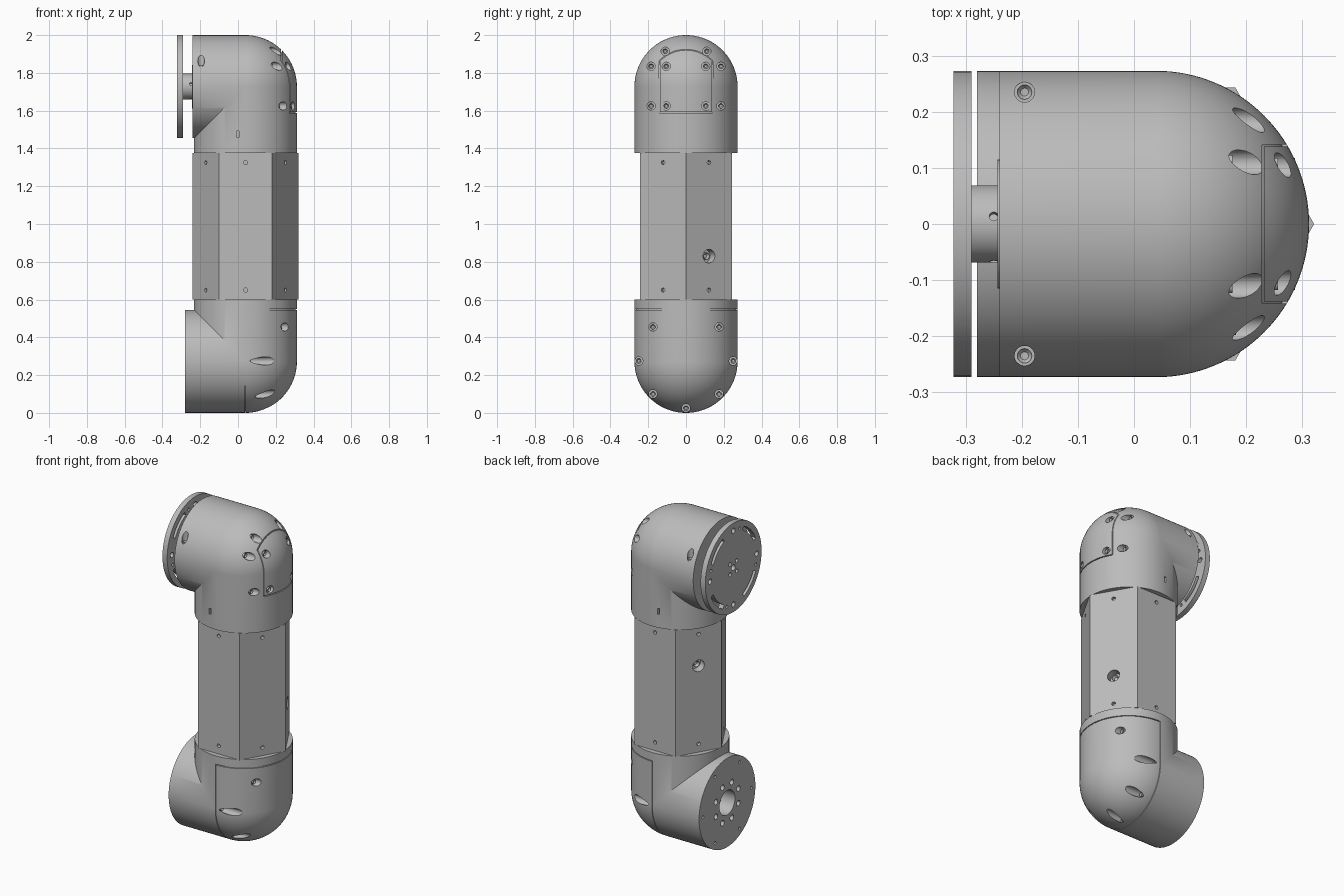
import bpy, bmesh
from math import sin, cos, pi, sqrt, radians
from mathutils import Vector, Matrix

if "Cube" in bpy.data.objects:
    bpy.data.objects.remove(bpy.data.objects["Cube"], do_unlink=True)

grey = bpy.data.materials.new("brushed_grey")
grey.use_nodes = True
grey.diffuse_color = (0.5, 0.5, 0.5, 1)
grey.node_tree.nodes["Principled BSDF"].inputs["Base Color"].default_value = (0.5, 0.5, 0.5, 1)

R = 0.273            # tube radius
AX = 0.039           # x of the upright tube axis
TOP, LOW = 2 - R, R  # heights of the horizontal tube axes
X, Y, Z = Vector((1, 0, 0)), Vector((0, 1, 0)), Vector((0, 0, 1))


def finish(bm, name):
    bmesh.ops.recalc_face_normals(bm, faces=bm.faces)
    mesh = bpy.data.meshes.new(name)
    bm.to_mesh(mesh)
    bm.free()
    mesh.materials.append(grey)
    ob = bpy.data.objects.new(name, mesh)
    bpy.context.collection.objects.link(ob)
    return ob


def cyl(bm, start, axis, r, length, segs=32):
    axis = Vector(axis).normalized()
    place = Matrix.Translation(Vector(start) + axis * length / 2) @ axis.to_track_quat('Z', 'Y').to_matrix().to_4x4()
    return bmesh.ops.create_cone(bm, cap_ends=True, segments=segs, radius1=r, radius2=r,
                                 depth=length, matrix=place)["verts"]


def box(bm, lo, hi):
    lo, hi = Vector(lo), Vector(hi)
    bmesh.ops.create_cube(bm, size=1, matrix=Matrix.Translation((lo + hi) / 2) @ Matrix.Diagonal((*(hi - lo), 1)))


def screw(bm, start, axis, r=0.013, length=0.012):
    # round head with a sunken socket
    verts = cyl(bm, start, axis, r, length, 20)
    bm.normal_update()
    cap = [f for f in {f for v in verts for f in v.link_faces}
           if len(f.verts) > 4 and f.normal.dot(axis) > 0.5]
    bmesh.ops.inset_region(bm, faces=cap, thickness=r * 0.45)
    bmesh.ops.translate(bm, verts=cap[0].verts, vec=-Vector(axis) * length * 0.6)


def cut(ob, cutter):
    cutter.hide_render = True
    mod = ob.modifiers.new("cut", 'BOOLEAN')
    mod.operation, mod.solver, mod.object, mod.use_self = 'DIFFERENCE', 'EXACT', cutter, True
    bpy.context.view_layer.update()
    result = bpy.data.meshes.new_from_object(ob.evaluated_get(bpy.context.evaluated_depsgraph_get()))
    ob.modifiers.clear()
    ob.data = result
    bpy.data.objects.remove(cutter, do_unlink=True)


def smooth(ob):
    bpy.ops.object.select_all(action='DESELECT')
    ob.select_set(True)
    bpy.context.view_layer.objects.active = ob
    bpy.ops.object.shade_smooth_by_angle(angle=radians(30))


def elbow(name, r, zc, s, x_end, z_end, n=64, arc=24):
    # slices of an L-shaped outline with a round outer corner, lofted across y
    bm = bmesh.new()
    loops = []
    for i in range(n + 1):
        t = pi * (i / n - 0.5)
        w = r * cos(t) if 0 < i < n else 0
        pts = [(x_end, zc + s * w)]
        pts += [(AX + w * sin(a), zc + s * w * cos(a)) for a in (pi / 2 * k / arc for k in range(arc + 1))]
        pts += [(AX + w, z_end), (AX - w, z_end), (AX - w, zc - s * w), (x_end, zc - s * w)]
        loops.append([bm.verts.new((x, r * sin(t), z)) for x, z in pts])
    for a, b in zip(loops, loops[1:]):
        for k in range(len(a)):
            j = (k + 1) % len(a)
            bm.faces.new((a[k], a[j], b[j], b[k]))
    bmesh.ops.remove_doubles(bm, verts=bm.verts, dist=1e-5)
    return finish(bm, name)


def cap_bores(cutter, heads, zc, s, spots, r=0.022):
    # flat-bottomed bores along x, each holding a screw
    for y, z in spots:
        for side in ((1, -1) if y else (1,)):
            d = sqrt(y * y + max(0, s * (z - zc)) ** 2)
            floor = AX + sqrt(max(0, R * R - min(d + r, R - 0.001) ** 2)) - 0.004
            cyl(cutter, (floor, side * y, z), X, r, 0.4, 24)
            screw(heads, (floor - 0.002, side * y, z), X)


# Upper elbow with its cover seam, bores and slots
upper = elbow("upper_elbow", R, TOP, 1, -0.24, 1.375)
bm = bmesh.new()
box(bm, (0.2, -0.14, 1.588), (0.4, 0.14, 1.594))
box(bm, (0.227, -0.14, 1.8), (0.232, 0.14, 2.1))
for y in (-0.14, 0.14):
    box(bm, (0.229, y - 0.002, 1.59), (0.4, y + 0.002, 2.1))
seam = finish(bm, "upper_seam_cutter")
cut(seam, elbow("upper_core", R - 0.008, TOP, 1, -0.24, 1.3))
cut(upper, seam)
bm, heads = bmesh.new(), bmesh.new()
cap_bores(bm, heads, TOP, 1, [(0.11, 1.915), (0.185, 1.835), (0.105, 1.835), (0.185, 1.625), (0.105, 1.625)])
for side in (-1, 1):
    cyl(bm, (-0.195, side * 0.235, 1.83), Z, 0.018, 0.3, 24)
    screw(heads, (-0.195, side * 0.235, 1.828), Z)
    box(bm, (-0.007, side * 0.265 - 0.015, 1.457), (0.005, side * 0.265 + 0.015, 1.493))
cut(upper, finish(bm, "upper_bore_cutter"))
smooth(upper)
smooth(finish(heads, "upper_screws"))

# Lower elbow with its cover seam, bores and flange holes
lower = elbow("lower_elbow", R, LOW, -1, -0.28, 0.6)
bm = bmesh.new()
box(bm, (AX, -0.4, 0.544), (0.4, 0.4, 0.549))
box(bm, (AX - 0.002, -0.4, -0.1), (AX + 0.002, 0.4, 0.5465))
seam = finish(bm, "lower_seam_cutter")
cut(seam, elbow("lower_core", R - 0.007, LOW, -1, -0.28, 0.7))
cut(lower, seam)
bm, heads = bmesh.new(), bmesh.new()
cap_bores(bm, heads, LOW, -1, [(0.175, 0.455), (0.25, 0.275), (0.175, 0.1), (0, 0.025)])
cyl(bm, (-0.35, 0, LOW), X, 0.075, 0.16, 48)
for count, ring, r in ((8, 0.118, 0.017), (6, 0.235, 0.009)):
    for k in range(count):
        a = 2 * pi * (k + 0.5) / count
        cyl(bm, (-0.35, ring * sin(a), LOW + ring * cos(a)), X, r, 0.11, 20)
cut(lower, finish(bm, "lower_bore_cutter"))
smooth(lower)
smooth(finish(heads, "lower_screws"))

# Hexagonal middle tube with screw holes and two cable ports
bm = bmesh.new()
HX, HR = 0.04, 0.281
cyl(bm, (HX, 0, 0.599), Z, HR, 0.777, 6)
for v in bm.verts:  # place corners on the x axis
    a = round((Vector((v.co.x - HX, v.co.y)).angle_signed(Vector((1, 0)))) / (pi / 3) + 0.25) * pi / 3
    v.co.x, v.co.y = HX + HR * cos(a), HR * sin(a)
tube = finish(bm, "hex_tube")
bm, plugs = bmesh.new(), bmesh.new()
flat = HR * cos(pi / 6)
ports = {0: 0.83, 2: 1.13}
for k in range(6):
    n = Vector((cos(pi / 6 + k * pi / 3), sin(pi / 6 + k * pi / 3), 0))
    base = Vector((HX, 0, 0)) + n * (flat - 0.02)
    for z in (0.65, 1.325):
        cyl(bm, base + Z * z, n, 0.011, 0.1, 16)
    if k in ports:
        foot = base - n * 0.03 + Z * ports[k]
        cyl(bm, foot, n, 0.036, 0.2, 32)
        screw(plugs, foot - n * 0.002, n, 0.018, 0.025)
cut(tube, finish(bm, "tube_hole_cutter"))
smooth(finish(plugs, "port_plugs"))

# Output hub and its raised seat
bm = bmesh.new()
cyl(bm, (-0.295, 0, TOP), X, 0.069, 0.06, 48)
hub = finish(bm, "output_hub")
bm = bmesh.new()
for k in range(4):
    d = Vector((0, sin(k * pi / 2 + 0.2), cos(k * pi / 2 + 0.2)))
    cyl(bm, Vector((-0.25, 0, TOP)) + d * 0.05, d, 0.008, 0.05, 16)
cut(hub, finish(bm, "hub_hole_cutter"))
smooth(hub)
bm = bmesh.new()
cyl(bm, (-0.243, 0, TOP), X, 0.115, 0.01, 48)
smooth(finish(bm, "hub_seat"))

# Output disc with curved slots and bolt holes
bm = bmesh.new()
cyl(bm, (-0.322, 0, TOP), X, R, 0.032, 96)
disc = finish(bm, "output_disc")
bm = bmesh.new()
for k in range(4):
    mid = pi / 4 + k * pi / 2
    arc = [mid + radians(20) * (i / 6 - 1) for i in range(13)]
    outline = [(0.238, a) for a in arc] + [(0.214, a) for a in reversed(arc)]
    face = bm.faces.new([bm.verts.new((-0.4, r * sin(a), TOP + r * cos(a))) for r, a in outline])
    moved = bmesh.ops.extrude_face_region(bm, geom=[face])["geom"]
    bmesh.ops.translate(bm, verts=[v for v in moved if isinstance(v, bmesh.types.BMVert)], vec=X * 0.3)
    for off, ring, r, deep in ((-pi / 4, 0.226, 0.016, 0.2), (pi / 4 - 0.28, 0.226, 0.009, 0.2),
                               (0, 0.045, 0.012, 0.1)):
        a = mid + off
        cyl(bm, (-0.4, ring * sin(a), TOP + ring * cos(a)), X, r, deep, 20)
cyl(bm, (-0.4, 0, TOP), X, 0.018, 0.1, 24)
cut(disc, finish(bm, "disc_hole_cutter"))
smooth(disc)
